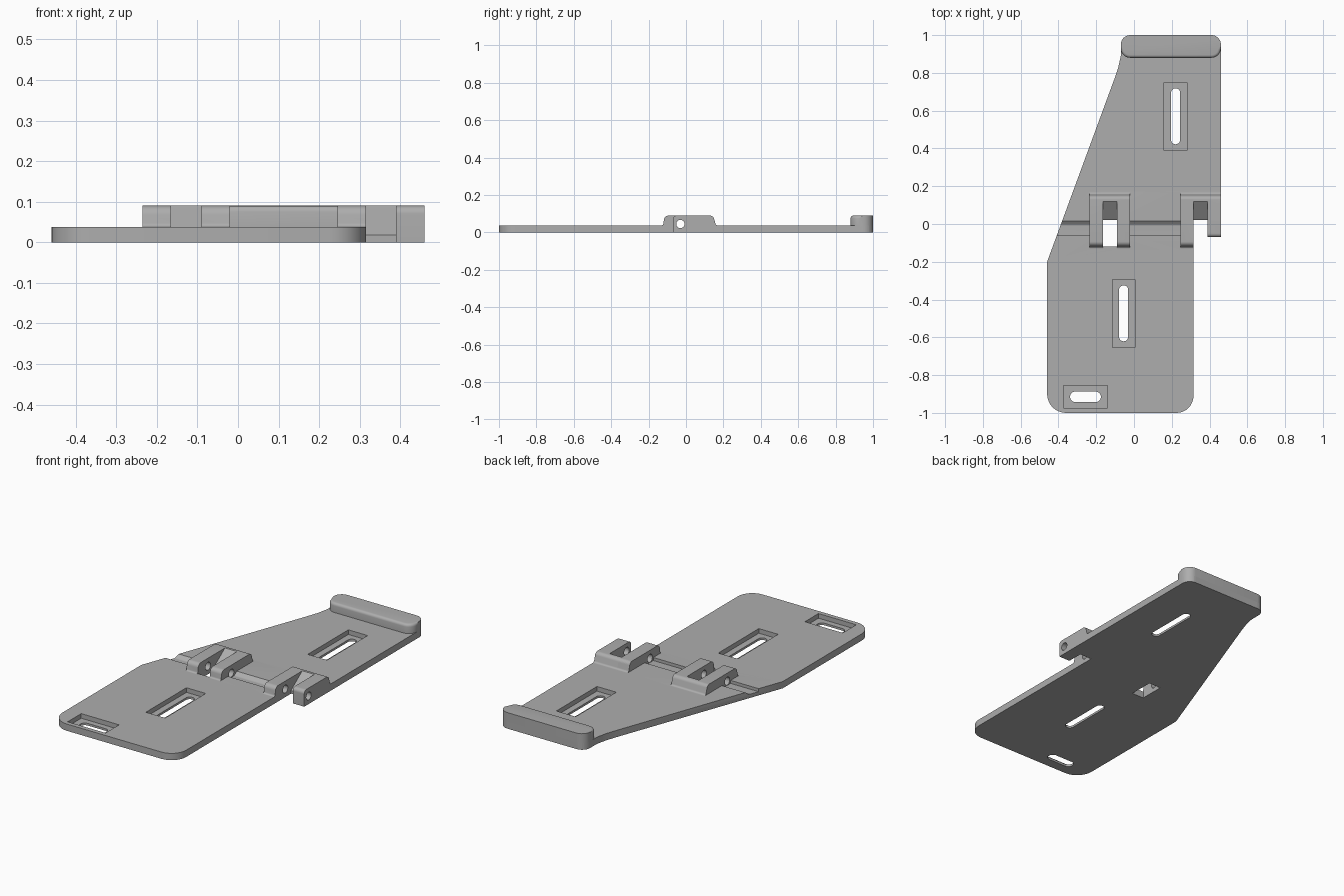
import bpy, bmesh, math
from mathutils import Vector

cube = bpy.data.objects.get("Cube")
if cube:
    bpy.data.objects.remove(cube, do_unlink=True)

grey = bpy.data.materials.new("light_grey")
grey.use_nodes = True
colour = (0.42, 0.42, 0.42, 1)
grey.diffuse_color = colour
grey.node_tree.nodes["Principled BSDF"].inputs["Base Color"].default_value = colour

TOP, HIGH = 0.038, 0.09          # plate thickness, lug and lip height
PIN_Y, PIN_Z, PIN_R = -0.03, 0.045, 0.022


def rounded(points, steps=8):
    """Corner list (a, b, radius) to an outline with tangent arcs."""
    out = []
    for i, (a, b, r) in enumerate(points):
        p = Vector((a, b))
        if not r:
            out.append(p)
            continue
        u = (Vector(points[i - 1][:2]) - p).normalized()
        v = (Vector(points[(i + 1) % len(points)][:2]) - p).normalized()
        half = u.angle(v) / 2
        centre = p + (u + v).normalized() * (r / math.sin(half))
        start = p + u * (r / math.tan(half)) - centre
        end = p + v * (r / math.tan(half)) - centre
        sweep = start.angle_signed(end)
        for k in range(steps + 1):
            t = -sweep * k / steps
            c, s = math.cos(t), math.sin(t)
            out.append(centre + Vector((start.x * c - start.y * s, start.x * s + start.y * c)))
    return out


def prism(name, outline, low, high, along_x=False):
    """Extrude an outline: plan view upwards, or a side profile along x."""
    place = (lambda p, h: (h, p.x, p.y)) if along_x else (lambda p, h: (p.x, p.y, h))
    bm = bmesh.new()
    face = bm.faces.new([bm.verts.new(place(p, low)) for p in outline])
    res = bmesh.ops.extrude_face_region(bm, geom=[face])
    shift = Vector((high - low, 0, 0) if along_x else (0, 0, high - low))
    bmesh.ops.translate(bm, vec=shift, verts=[g for g in res["geom"] if isinstance(g, bmesh.types.BMVert)])
    bmesh.ops.recalc_face_normals(bm, faces=bm.faces)
    mesh = bpy.data.meshes.new(name)
    bm.to_mesh(mesh)
    bm.free()
    mesh.materials.append(grey)
    obj = bpy.data.objects.new(name, mesh)
    bpy.context.collection.objects.link(obj)
    return obj


def rectangle(x0, x1, y0, y1, r=0):
    return rounded([(x0, y0, r), (x1, y0, r), (x1, y1, r), (x0, y1, r)])


# Base plate
plate = prism("hinge_plate", rounded([
    (-0.46, -1, 0.1), (0.315, -1, 0.09), (0.315, 0.02, 0), (0.46, 0.02, 0),
    (0.46, 1, 0.05), (-0.07, 1, 0.05), (-0.07, 0.89, 0),
    (-0.083, 0.83, 0), (-0.105, 0.765, 0), (-0.46, -0.2, 0)]), 0, TOP)


def combine(tool, operation):
    """Apply a boolean to the plate and discard the tool."""
    tool.hide_render = True
    mod = plate.modifiers.new("part", "BOOLEAN")
    mod.operation, mod.solver, mod.object = operation, "EXACT", tool
    bpy.context.view_layer.update()
    graph = bpy.context.evaluated_depsgraph_get()
    mesh = bpy.data.meshes.new_from_object(plate.evaluated_get(graph))
    plate.modifiers.clear()
    plate.data = mesh
    bpy.data.objects.remove(tool, do_unlink=True)


# Slots, each sunk in a rectangular recess
for x, y, w, h in [(0.22, 0.57, 0.12, 0.36), (-0.055, -0.473, 0.12, 0.36), (-0.257, -0.915, 0.235, 0.12)]:
    recess = rectangle(x - w / 2, x + w / 2, y - h / 2, y + h / 2)
    combine(prism("recess", recess, 0.012, 0.2), "DIFFERENCE")
    w, h = (w - 0.072) / 2, (h - 0.064) / 2
    slot = rectangle(x - w, x + w, y - h, y + h, min(w, h) * 0.98)
    combine(prism("slot", slot, -0.1, 0.1), "DIFFERENCE")

# Groove across the plate for the pin
groove = rounded([(-0.06, 0.1, 0), (-0.06, 0.021, 0), (-0.005, 0.021, 0.02), (0.017, TOP, 0), (0.017, 0.1, 0)])
combine(prism("groove", groove, -0.6, 0.316, True), "DIFFERENCE")

# Hinge lugs and the bridges behind them
back = [(0.145, HIGH, 0.022), (0.16, TOP, 0.012), (0.18, TOP, 0), (0.18, 0.005, 0)]
lug = rounded([(-0.14, 0.005, 0), (-0.14, TOP, 0), (-0.122, TOP, 0.01), (-0.115, HIGH, 0.025)] + back)
end_lug = rounded([(-0.07, 0, 0), (-0.07, HIGH, 0.02), (0.1, HIGH, 0), (0.1, 0, 0)])
bridge = rounded([(0.03, 0.005, 0), (0.03, HIGH, 0)] + back)
notch = rounded([(-0.12, -0.1, 0), (0.02, -0.1, 0), (0.02, 0.018, 0),
                 (0.12, HIGH, 0), (0.12, 0.2, 0), (-0.12, 0.2, 0)])
for x in (-0.235, -0.09, 0.245):
    combine(prism("lug", lug, x, x + 0.07, True), "UNION")
combine(prism("end_lug", end_lug, 0.39, 0.46, True), "UNION")
for x in (-0.235, 0.245):
    combine(prism("bridge", bridge, x, x + 0.215, True), "UNION")
    combine(prism("notch", notch, x + 0.07, x + 0.145, True), "DIFFERENCE")

# Pin hole through all lugs
circle = [Vector((PIN_Y + PIN_R * math.cos(a), PIN_Z + PIN_R * math.sin(a)))
          for a in (math.tau * k / 32 for k in range(32))]
combine(prism("pin_hole", circle, -0.6, 0.6, True), "DIFFERENCE")

# Raised end lip with a softened inner edge
lip = prism("end_lip", rectangle(-0.07, 0.46, 0.88, 1, 0.05), 0, HIGH)
bm = bmesh.new()
bm.from_mesh(lip.data)
edges = [e for e in bm.edges if all(v.co.z > HIGH - 0.001 and v.co.y < 0.94 for v in e.verts)]
bmesh.ops.bevel(bm, geom=edges, offset=0.015, segments=4, profile=0.5, affect="EDGES")
bm.to_mesh(lip.data)
bm.free()
combine(lip, "UNION")

bpy.ops.object.select_all(action="DESELECT")
plate.select_set(True)
bpy.context.view_layer.objects.active = plate
bpy.ops.object.shade_smooth_by_angle(angle=math.radians(30))
